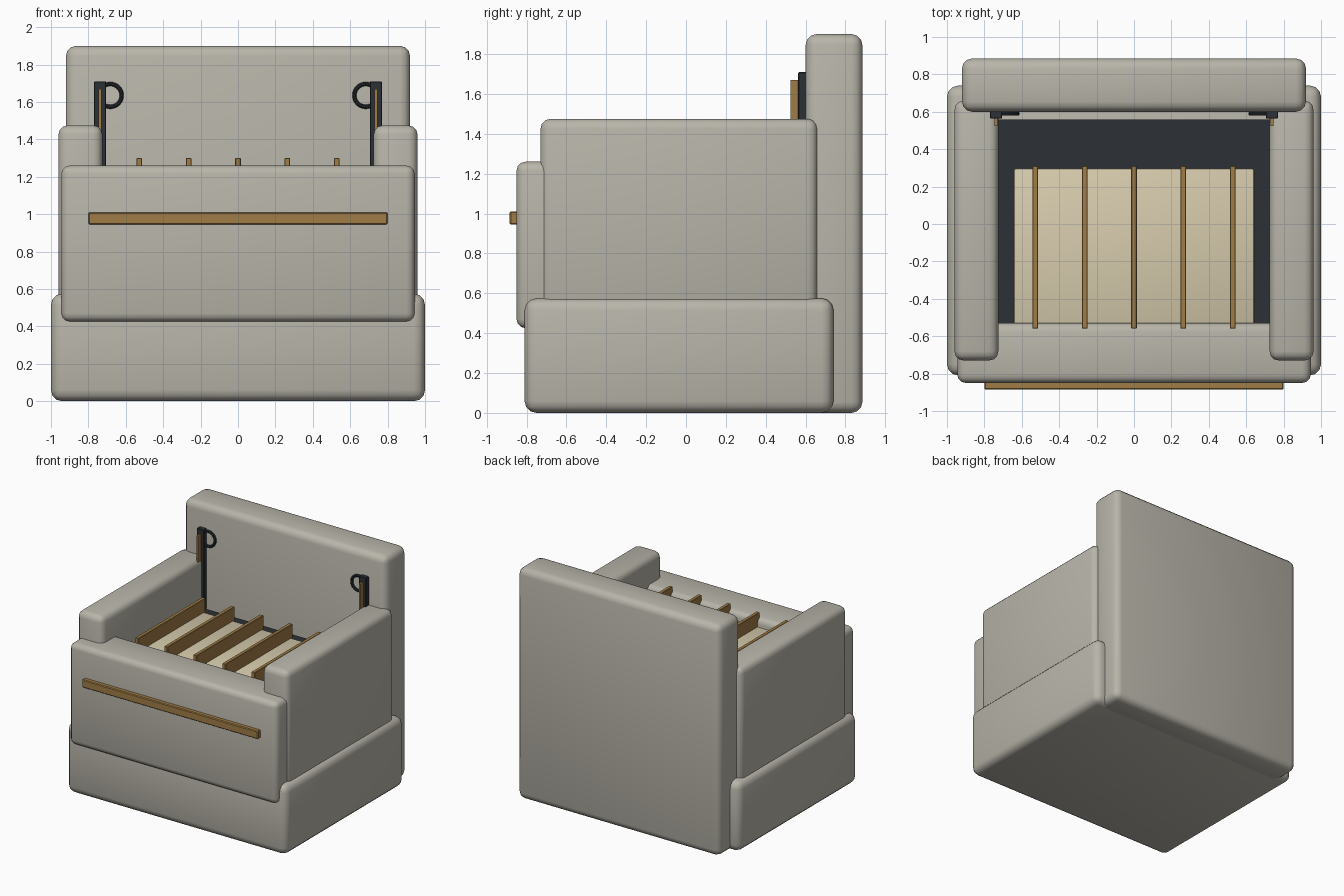
import bpy
import bmesh
import math

if "Cube" in bpy.data.objects:
    bpy.data.objects.remove(bpy.data.objects["Cube"])


def material(name, rgb):
    m = bpy.data.materials.new(name)
    m.diffuse_color = (*rgb, 1)
    m.use_nodes = True
    m.node_tree.nodes["Principled BSDF"].inputs["Base Color"].default_value = m.diffuse_color
    return m


FABRIC = material("warm_grey_fabric", (0.48, 0.46, 0.40))
WOOD = material("brown_wood", (0.35, 0.20, 0.06))
CREAM = material("cream_cushion", (0.68, 0.60, 0.42))
DARK = material("dark_metal", (0.025, 0.03, 0.035))


def finish(obj, mat):
    obj.data.materials.append(mat)
    bpy.ops.object.select_all(action='DESELECT')
    obj.select_set(True)
    bpy.context.view_layer.objects.active = obj
    bpy.ops.object.shade_smooth_by_angle(angle=math.radians(35))


def block(name, x, y, z, mat, bevel=0.0, segments=3):
    """Rounded box given by its (min, max) range on each axis."""
    bm = bmesh.new()
    bmesh.ops.create_cube(bm, size=1)
    for v in bm.verts:
        v.co = [(lo + hi) / 2 + c * (hi - lo) for c, (lo, hi) in zip(v.co, (x, y, z))]
    if bevel:
        bmesh.ops.bevel(bm, geom=bm.edges[:], offset=bevel, segments=segments,
                        profile=0.5, affect='EDGES')
    mesh = bpy.data.meshes.new(name)
    bm.to_mesh(mesh)
    bm.free()
    obj = bpy.data.objects.new(name, mesh)
    bpy.context.collection.objects.link(obj)
    finish(obj, mat)
    return obj


def span(a, b, side):
    return tuple(sorted((a * side, b * side)))


# Upholstered body
block("base", (-1, 1), (-0.81, 0.74), (0, 0.575), FABRIC, 0.06)
block("backrest", (-0.92, 0.92), (0.60, 0.885), (0, 1.90), FABRIC, 0.055)
block("front_panel", (-0.945, 0.945), (-0.85, -0.53), (0.425, 1.26), FABRIC, 0.045)
block("front_rail", (-0.80, 0.80), (-0.885, -0.83), (0.945, 1.01), WOOD, 0.006, 1)

# Inner platform and cushion
block("platform", (-0.74, 0.74), (-0.56, 0.56), (0.50, 1.07), DARK)
block("cushion", (-0.643, 0.643), (-0.56, 0.297), (1.05, 1.19), CREAM, 0.012, 2)

# Slats across the cushion
for i in range(5):
    cx = -0.528 + 0.264 * i
    block(f"slat_{i + 1}", (cx - 0.015, cx + 0.015), (-0.56, 0.31), (1.18, 1.30),
          WOOD, 0.003, 1)

# Arms, rear posts, wooden strips and rings on both sides
for label, s in (("left", -1), ("right", 1)):
    block(f"{label}_arm", span(0.725, 0.96, s), (-0.73, 0.66), (0.50, 1.475), FABRIC, 0.05)
    block(f"{label}_post", span(0.705, 0.77, s), (0.563, 0.61), (1.05, 1.71), DARK, 0.004, 1)
    block(f"{label}_post_strip", span(0.731, 0.746, s), (0.525, 0.57), (1.07, 1.67), WOOD)
    bpy.ops.mesh.primitive_torus_add(
        location=(0.683 * s, 0.59, 1.635), rotation=(math.pi / 2, 0, 0),
        major_radius=0.061, minor_radius=0.011, major_segments=32, minor_segments=10)
    ring = bpy.context.object
    ring.name = f"{label}_ring"
    finish(ring, DARK)
